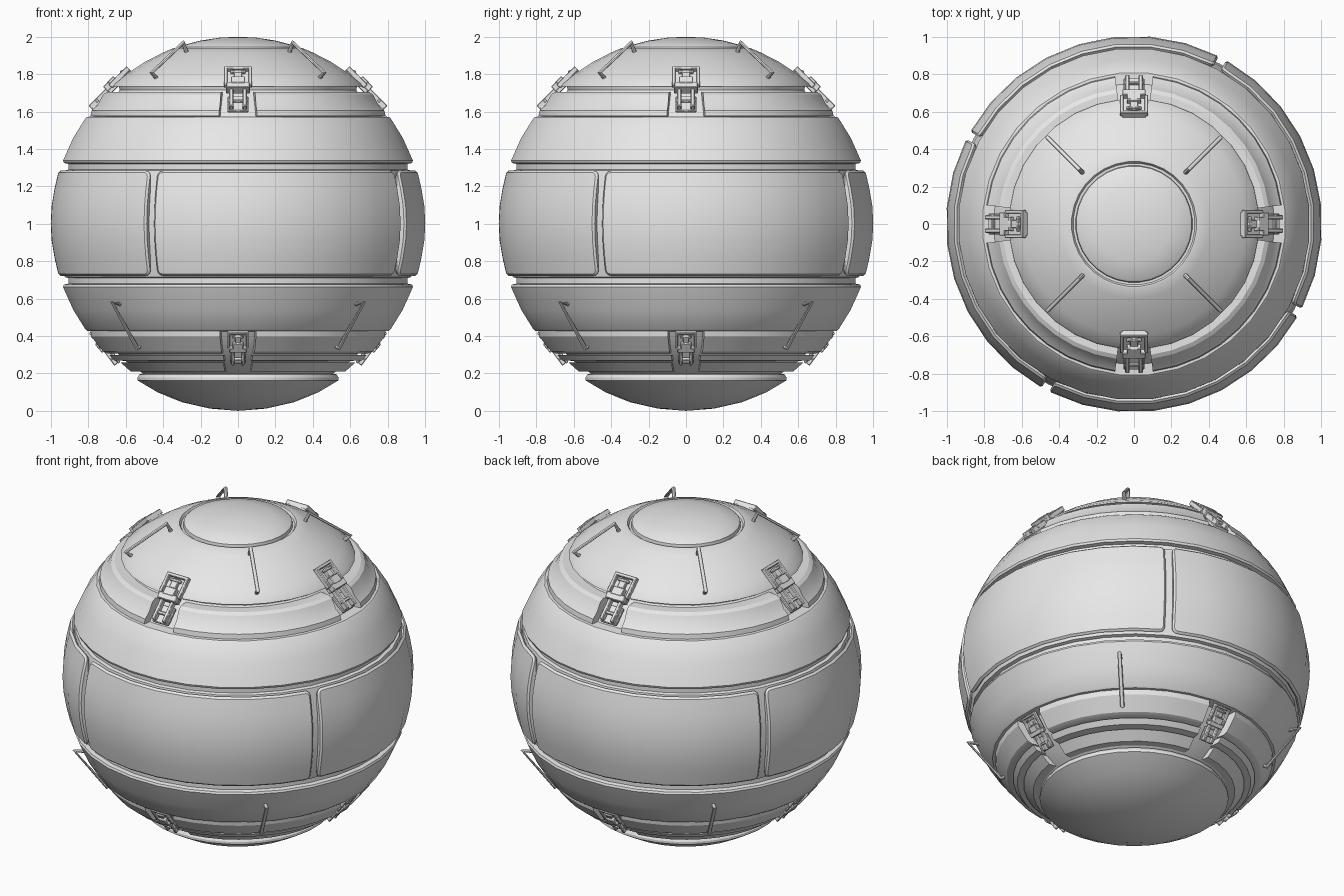
import bpy, bmesh
from math import cos, sin, radians, pi
from mathutils import Vector, Matrix

if "Cube" in bpy.data.objects:
    bpy.data.objects.remove(bpy.data.objects["Cube"], do_unlink=True)

grey = bpy.data.materials.new("plain_grey")
grey.use_nodes = True
grey.diffuse_color = (0.8, 0.8, 0.8, 1)
grey.node_tree.nodes["Principled BSDF"].inputs["Base Color"].default_value = grey.diffuse_color


def finish(obj, bevel=0.0):
    """Material, shading and an optional soft edge."""
    obj.data.materials.clear()
    obj.data.materials.append(grey)
    bpy.ops.object.select_all(action="DESELECT")
    obj.select_set(True)
    bpy.context.view_layer.objects.active = obj
    bpy.ops.object.shade_smooth_by_angle(angle=radians(28))
    if bevel:
        mod = obj.modifiers.new("soft_edges", "BEVEL")
        mod.width = bevel
        mod.segments = 1
        mod.limit_method = "ANGLE"
        mod.angle_limit = radians(40)


def mesh_object(name, bm, bevel=0.0):
    bmesh.ops.recalc_face_normals(bm, faces=bm.faces)
    mesh = bpy.data.meshes.new(name)
    bm.to_mesh(mesh)
    bm.free()
    obj = bpy.data.objects.new(name, mesh)
    bpy.context.collection.objects.link(obj)
    finish(obj, bevel)
    return obj


def lathe(name, profile, start=None, end=None, steps=32, bevel=0.0, corner=0.0):
    """Spin an (r, z) profile: all the way round, or as a capped sector."""
    bm = bmesh.new()
    full = start is None
    if full:
        start, end = 360 / steps / 2, 360 + 360 / steps / 2
    rows = []
    for i in range(steps if full else steps + 1):
        a = radians(start + (end - start) * i / steps)
        rows.append([bm.verts.new((r * cos(a), r * sin(a), z)) for r, z in profile])
    n = len(profile)
    for i in range(steps):
        p, q = rows[i], rows[(i + 1) % len(rows)]
        for j in range(n - 1 if full else n):
            k = (j + 1) % n
            bm.faces.new((p[j], q[j], q[k], p[k]))
    if full:
        bmesh.ops.remove_doubles(bm, verts=bm.verts, dist=0.0001)
    else:
        bm.faces.new(rows[0])
        bm.faces.new(rows[-1])
        if corner:
            # round the four corners of the panel
            edges = [bm.edges.get((row[j], row[j + 1]))
                     for row in (rows[0], rows[-1]) for j in (0, n - 2)]
            bmesh.ops.bevel(bm, geom=edges, offset=corner, segments=3,
                            profile=0.5, affect="EDGES")
    return mesh_object(name, bm, bevel)


# Main shell with caps, bands and grooves
lower = [(0, 0), (.15, .012), (.3, .046), (.43, .098), (.54, .163), (.54, .178),
         (.53, .195), (.51, .2), (.55, .225), (.62, .28), (.7, .36), (.74, .425),
         (.81, .428), (.82, .436), (.885, .54), (.94, .662), (.935, .675),
         (.91, .68), (.91, .71), (.93, .715), (.96, .85), (.972, 1)]
upper = [(.96, 1.15), (.93, 1.285), (.91, 1.29), (.91, 1.32), (.935, 1.325),
         (.94, 1.338), (.885, 1.46), (.82, 1.564), (.81, 1.572), (.75, 1.575),
         (.71, 1.63), (.65, 1.695), (.635, 1.715), (.64, 1.735), (.67, 1.735),
         (.662, 1.75), (.6, 1.8), (.5, 1.866), (.4, 1.917), (.345, 1.94),
         (.335, 1.94), (.326, 1.925), (.313, 1.925), (.31, 1.946), (.3, 1.954),
         (.2, 1.98), (.1, 1.995), (0, 2)]
lathe("main_shell", lower + upper)

# Belt panels and ring segments, one set per quarter
half_panel = [(.94, .722), (.962, .722), (.985, .82), (1, .91)]
panel = half_panel + [(1.005, 1)] + [(r, 2.006 - z) for r, z in reversed(half_panel)]
upper_ring = [(.7, 1.57), (.795, 1.576), (.79, 1.605), (.757, 1.635),
              (.727, 1.692), (.705, 1.705), (.63, 1.705)]
lower_ring = [(.72, .432), (.795, .432), (.79, .397), (.727, .318), (.7, .307), (.64, .31)]
thin_ring = [(.6, .298), (.692, .298), (.667, .27), (.58, .266)]
rim_panel = [(.56, .258), (.632, .258), (.577, .21), (.53, .21)]

for q in range(4):
    t = 90 * q
    lathe(f"belt_panel_{q}", panel, t + 63.2, t + 150.6, 8, .011, .03)
    for name, prof, gap in (("upper_ring", upper_ring, 7.3), ("lower_ring", lower_ring, 7),
                            ("thin_ring", thin_ring, 6.5), ("rim_panel", rim_panel, 7)):
        lathe(f"{name}_{q}", prof, t + gap, t + 90 - gap, 8)

# Latch blocks in local space: centre, then size (across, up the slope, outward)
latch_parts = [
    ((0, .085, .002), (.13, .165, .025)),      # base plate
    ((0, .158, .02), (.15, .02, .03)),         # frame top
    ((0, .02, .02), (.125, .04, .05)),         # frame foot
    ((0, .055, .025), (.075, .05, .045)),      # lever
    ((0, .11, .02), (.045, .06, .03)),         # lever tongue
    ((0, .128, .03), (.08, .016, .02)),        # lever bar
    ((0, -.075, -.012), (.11, .11, .02)),      # hinge seat
    ((0, -.075, .015), (.1, .018, .018)),      # hinge pin
]
for side in (-1, 1):
    latch_parts += [
        ((side * .065, .095, .02), (.02, .13, .03)),    # frame side
        ((side * .036, -.06, .012), (.022, .13, .034)),  # hinge prong
    ]


def latch(name, angle, origin, up, size):
    d = Vector((cos(angle), sin(angle), 0))
    z = Vector((0, 0, 1))
    u = (d * up[0] + z * up[1]).normalized()
    n = (d * up[1] - z * up[0]).normalized()
    frame = Matrix((u.cross(n), u, n)).transposed().to_4x4()
    place = Matrix.Translation(d * origin[0] + z * origin[1]) @ frame @ Matrix.Scale(size, 4)
    bm = bmesh.new()
    for centre, dims in latch_parts:
        bmesh.ops.create_cube(bm, size=1, matrix=place @ Matrix.Translation(centre)
                              @ Matrix.Diagonal((*dims, 1)))
    mesh_object(name, bm, .004)


def handle(name, angle, path):
    """Bent round bar standing off the shell."""
    curve = bpy.data.curves.new(name, "CURVE")
    curve.dimensions = "3D"
    curve.bevel_depth = .012
    curve.bevel_resolution = 2
    curve.use_fill_caps = True
    line = curve.splines.new("POLY")
    line.points.add(len(path) - 1)
    for p, (r, z) in zip(line.points, path):
        p.co = (r * cos(angle), r * sin(angle), z, 1)
    obj = bpy.data.objects.new(name, curve)
    bpy.context.collection.objects.link(obj)
    bpy.ops.object.select_all(action="DESELECT")
    obj.select_set(True)
    bpy.context.view_layer.objects.active = obj
    bpy.ops.object.convert(target="MESH")
    finish(bpy.context.view_layer.objects.active)


# Latches on the four sides, handles on the four diagonals
for q in range(4):
    a = q * pi / 2
    latch(f"upper_latch_{q}", a, (.69, 1.7), (-.7, .7), 1)
    latch(f"lower_latch_{q}", a, (.7, .33), (.6, .8), .76)
    b = a + pi / 4
    handle(f"upper_handle_{q}", b, [(.385, 1.91), (.415, 1.968), (.652, 1.808), (.61, 1.775)])
    handle(f"lower_handle_{q}", b, [(.88, .57), (.95, .578), (.762, .335), (.71, .365)])
